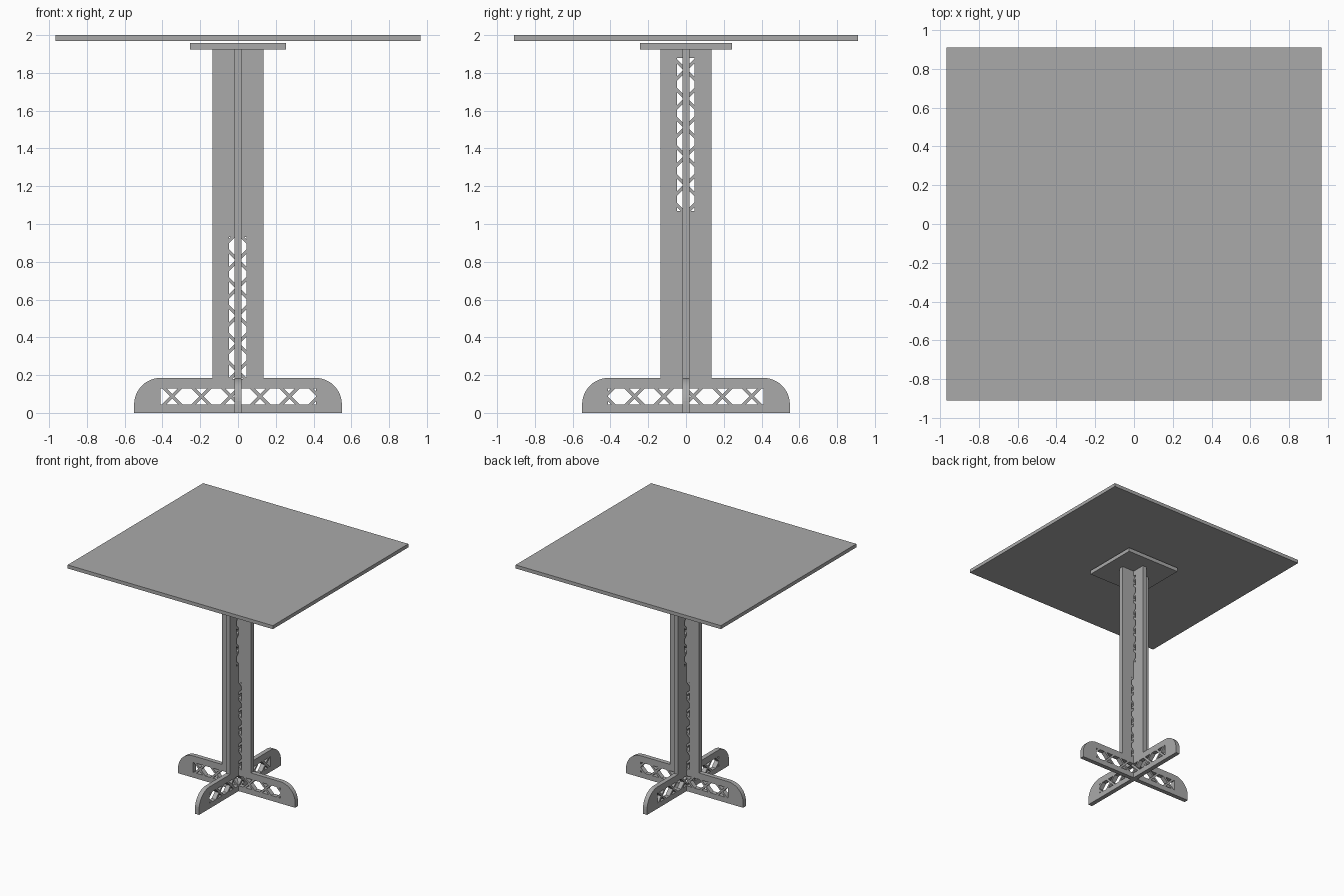
import bpy, bmesh, math
from mathutils import Vector

cube = bpy.data.objects.get("Cube")
if cube:
    bpy.data.objects.remove(cube, do_unlink=True)

grey = bpy.data.materials.new("plain grey")
grey.use_nodes = True
colour = (0.4, 0.4, 0.4, 1)
grey.diffuse_color = colour
grey.node_tree.nodes["Principled BSDF"].inputs["Base Color"].default_value = colour

THICK = 0.038
BAR = 0.012      # half the diagonal width of a lattice bar


def add_object(name, bm):
    bmesh.ops.recalc_face_normals(bm, faces=bm.faces)
    mesh = bpy.data.meshes.new(name)
    bm.to_mesh(mesh)
    bm.free()
    mesh.materials.append(grey)
    obj = bpy.data.objects.new(name, mesh)
    bpy.context.collection.objects.link(obj)
    return obj


def add_slab(name, width, depth, low, high):
    bm = bmesh.new()
    bmesh.ops.create_cube(bm, size=1)
    for v in bm.verts:
        v.co = (v.co.x * width, v.co.y * depth, low + (v.co.z + 0.5) * (high - low))
    return add_object(name, bm)


def thicken(bm, depth):
    """Extrude flat faces lying in the XZ plane, centred on y = 0."""
    bmesh.ops.translate(bm, verts=bm.verts, vec=(0, -depth / 2, 0))
    new = bmesh.ops.extrude_face_region(bm, geom=bm.faces[:], use_keep_orig=True)["geom"]
    moved = [g for g in new if isinstance(g, bmesh.types.BMVert)]
    bmesh.ops.translate(bm, verts=moved, vec=(0, depth, 0))


def lattice_cutter(name, start, end, half, first, step, centre, upright):
    """Holes left between a row of crossed bars, trimmed to the window ends."""
    bm = bmesh.new()

    def hole(points):
        bm.faces.new([bm.verts.new((u, 0, v)) for u, v in points])

    for i in range(-1, 7):
        c = first + i * step
        n = c + step
        reach = half - BAR
        for s in (1, -1):
            hole([(c - reach, s * half), (c + reach, s * half), (c, s * BAR)])
        a, b = c + BAR, n - BAR
        hole([(a, 0), (a + half, half), (b - half, half),
              (b, 0), (b - half, -half), (a + half, -half)])
    for edge, side in ((start, -1), (end, 1)):
        bmesh.ops.bisect_plane(bm, geom=bm.verts[:] + bm.edges[:] + bm.faces[:],
                               plane_co=(edge, 0, 0), plane_no=(side, 0, 0),
                               clear_outer=True)
    for v in bm.verts:
        u, w = v.co.x, v.co.z
        v.co = Vector((centre + w, 0, u)) if upright else Vector((u, 0, centre + w))
    thicken(bm, THICK * 4)
    cutter = add_object(name, bm)
    cutter.hide_render = True
    return cutter


def add_panel(name, base_window, post_window, turn):
    """Upside-down T: rounded foot and tall post cut from one board."""
    radius, reach, foot, post, top = 0.14, 0.55, 0.185, 0.135, 1.925
    right = [(reach, 0)]
    for i in range(13):
        a = math.pi / 2 * i / 12
        right.append((reach - radius + radius * math.cos(a),
                      foot - radius + radius * math.sin(a)))
    right += [(post, foot), (post, top)]
    outline = right + [(-x, z) for x, z in reversed(right)]
    bm = bmesh.new()
    bm.faces.new([bm.verts.new((x, 0, z)) for x, z in outline])
    thicken(bm, THICK)
    panel = add_object(name, bm)

    cutters = [lattice_cutter(name + "_foot_cutter", *base_window, 0.0875, False),
               lattice_cutter(name + "_post_cutter", *post_window, -0.002, True)]
    for cutter in cutters:
        mod = panel.modifiers.new("lattice", "BOOLEAN")
        mod.operation = "DIFFERENCE"
        mod.solver = "EXACT"
        mod.object = cutter
    # Bake the cuts and drop the cutters
    bpy.context.view_layer.update()
    graph = bpy.context.evaluated_depsgraph_get()
    cut = bpy.data.meshes.new_from_object(panel.evaluated_get(graph))
    panel.modifiers.clear()
    panel.data = cut
    for cutter in cutters:
        bpy.data.objects.remove(cutter, do_unlink=True)
    panel.rotation_euler.z = turn


# Crossed panels: one pierced low on the post, the other pierced high
add_panel("cross_panel_wide", (-0.41, 0.413, 0.0425, -0.348, 0.155),
          (0.18, 0.93, 0.046, 0.22, 0.147), 0)
add_panel("cross_panel_deep", (-0.413, 0.41, 0.0425, -0.427, 0.155),
          (1.07, 1.88, 0.046, 1.055, 0.152), math.pi / 2)

# Mounting plate and table top
add_slab("mounting_plate", 0.51, 0.485, 1.924, 1.957)
add_slab("table_top", 1.93, 1.82, 1.97, 2.0)
